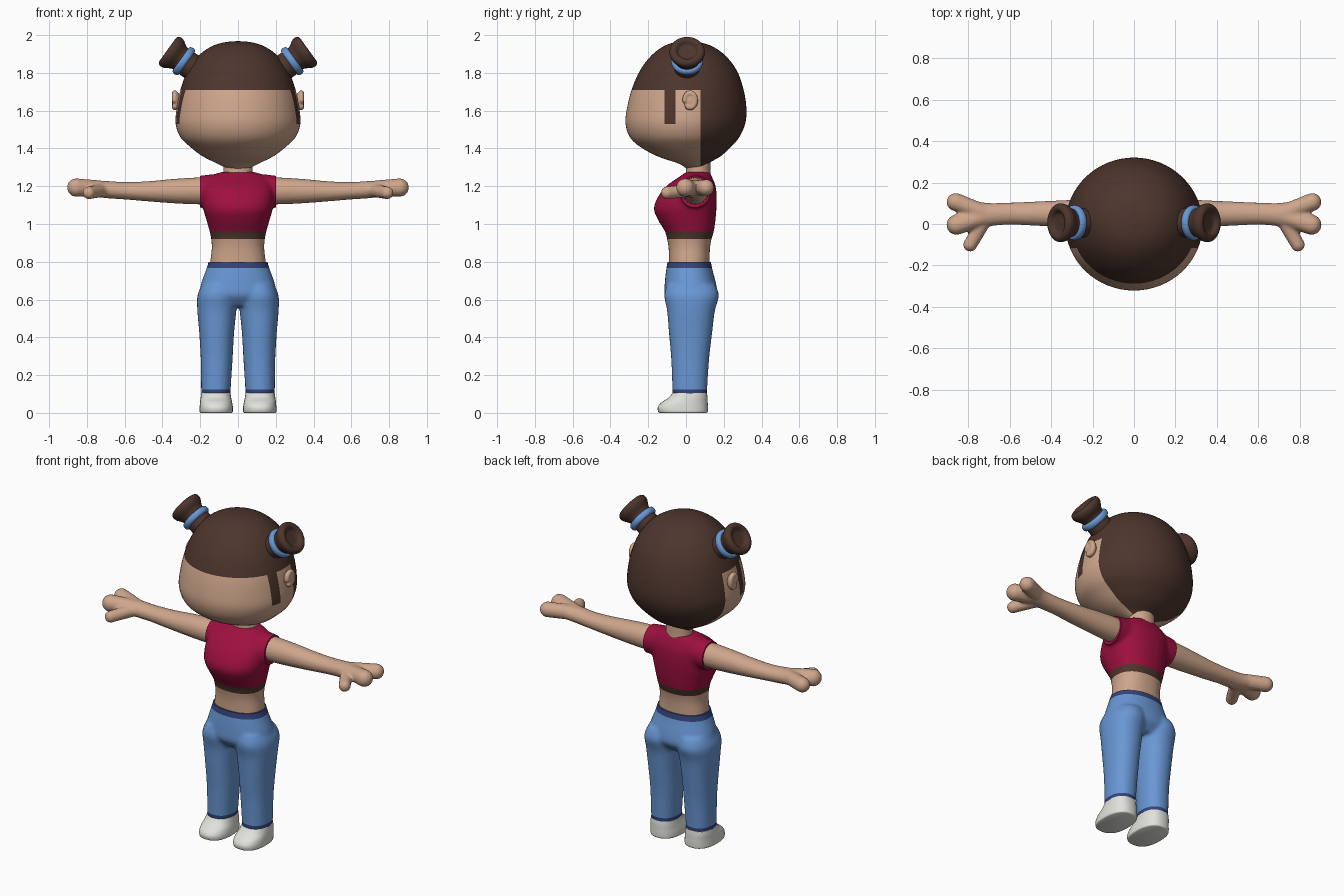
import bpy, bmesh, math
from mathutils import Vector, Matrix

cube = bpy.data.objects.get("Cube")
if cube:
    bpy.data.objects.remove(cube)


def material(name, rgb):
    m = bpy.data.materials.new(name)
    m.use_nodes = True
    m.diffuse_color = (*rgb, 1)
    m.node_tree.nodes["Principled BSDF"].inputs["Base Color"].default_value = (*rgb, 1)
    return m


skin = material("skin", (0.62, 0.38, 0.26))
brown = material("dark brown", (0.075, 0.036, 0.026))
crimson = material("crimson", (0.34, 0.005, 0.05))
denim = material("denim blue", (0.14, 0.31, 0.66))
navy = material("navy", (0.034, 0.058, 0.2))
white = material("off white", (0.76, 0.76, 0.71))


def spline(rows, steps=5):
    """Smoothly interpolate the rows of a ring table."""
    out = []
    for i in range(len(rows) - 1):
        a, b, c, d = (rows[max(0, min(len(rows) - 1, i + k))] for k in (-1, 0, 1, 2))
        for s in range(steps):
            t = s / steps
            out.append([q + 0.5 * t * (r - p + t * (2 * p - 5 * q + 4 * r - w + t * (3 * (q - r) + w - p)))
                        for p, q, r, w in zip(a, b, c, d)])
    return out + [list(rows[-1])]


def loft(bm, rows, along_x=False, n=40, power=2.0):
    """Rings of (height, centre, half width, low side, high side)."""
    rings = []
    for h, c, rx, lo, hi in spline(rows):
        ring = []
        for k in range(n):
            a = math.tau * k / n
            u, v = (math.copysign(abs(f) ** (2 / power), f) for f in (math.cos(a), math.sin(a)))
            p, q = c + rx * u, (lo + hi) / 2 + (hi - lo) / 2 * v
            ring.append(bm.verts.new((h, p, q) if along_x else (p, q, h)))
        rings.append(ring)
    for r, s in zip(rings, rings[1:]):
        for k in range(n):
            j = (k + 1) % n
            bm.faces.new((r[k], r[j], s[j], s[k]))
    bm.faces.new(rings[0])
    bm.faces.new(rings[-1])


def ball(bm, co, scale):
    mat = Matrix.Translation(co) @ Matrix.Diagonal((*scale, 1))
    bmesh.ops.create_uvsphere(bm, u_segments=24, v_segments=14, radius=1, matrix=mat)


def finger(bm, a, b, r0, r1, n=8):
    for i in range(n + 1):
        t = i / n
        r = r0 + (r1 - r0) * t
        ball(bm, Vector(a).lerp(Vector(b), t), (r, r, r))


def cut(bm, co, no, clear=False):
    bmesh.ops.bisect_plane(bm, geom=bm.verts[:] + bm.edges[:] + bm.faces[:], dist=1e-5,
                           plane_co=co, plane_no=no, clear_outer=clear)
    if clear:
        bmesh.ops.holes_fill(bm, edges=[e for e in bm.edges if e.is_boundary], sides=0)


def finish(bm, name, mats, rule=None, mirror=False, angle=40):
    if mirror:
        bmesh.ops.scale(bm, vec=(-1, 1, 1), verts=bm.verts)
    bmesh.ops.recalc_face_normals(bm, faces=bm.faces)
    if rule:
        for f in bm.faces:
            f.material_index = rule(f.calc_center_median())
    me = bpy.data.meshes.new(name)
    bm.to_mesh(me)
    bm.free()
    ob = bpy.data.objects.new(name, me)
    bpy.context.collection.objects.link(ob)
    for m in mats:
        me.materials.append(m)
    bpy.ops.object.select_all(action='DESELECT')
    ob.select_set(True)
    bpy.context.view_layer.objects.active = ob
    bpy.ops.object.shade_smooth_by_angle(angle=math.radians(angle))
    return ob


def fuse(bm, voxel=0.01, rounds=6):
    """Blend overlapping forms into one soft surface."""
    ob = finish(bm, "blend_helper", [])
    rm = ob.modifiers.new("Blend", 'REMESH')
    rm.mode, rm.voxel_size = 'VOXEL', voxel
    sm = ob.modifiers.new("Soften", 'SMOOTH')
    sm.factor, sm.iterations = 0.5, rounds
    dg = bpy.context.evaluated_depsgraph_get()
    me = bpy.data.meshes.new_from_object(ob.evaluated_get(dg))
    out = bmesh.new()
    out.from_mesh(me)
    old = ob.data
    bpy.data.objects.remove(ob)
    bpy.data.meshes.remove(old)
    bpy.data.meshes.remove(me)
    return out


# Head with painted hair
bm = bmesh.new()
loft(bm, [(1.295, 0, .06, .0, .12), (1.32, 0, .11, -.04, .12), (1.36, 0, .19, -.155, .185),
          (1.41, 0, .255, -.245, .24), (1.46, 0, .305, -.297, .282), (1.53, 0, .33, -.32, .313),
          (1.61, 0, .325, -.313, .32), (1.71, 0, .305, -.288, .305), (1.81, 0, .267, -.245, .27),
          (1.89, 0, .21, -.185, .21), (1.94, 0, .14, -.12, .14), (1.962, 0, .07, -.06, .07),
          (1.968, 0, .005, -.005, .005)], n=64)
for z in (1.53, 1.71):
    cut(bm, (0, 0, z), (0, 0, 1))
for y in (-.115, -.055, .078):
    cut(bm, (0, y, 0), (0, 1, 0))
finish(bm, "head", [skin, brown],
       lambda c: int(c.z > 1.71 or c.y > .078 or (c.z > 1.53 and -.115 < c.y < -.055)))

# Neck
bm = bmesh.new()
loft(bm, [(1.22, 0, .085, -.01, .135), (1.28, 0, .077, .0, .13), (1.36, 0, .077, .0, .13)])
finish(bm, "neck", [skin])

# Torso with cropped top and sleeve stubs
bm = bmesh.new()
loft(bm, [(.74, 0, .15, -.09, .125), (.8, 0, .147, -.09, .125), (.87, 0, .139, -.092, .127),
          (.92, 0, .142, -.1, .135), (.96, 0, .15, -.111, .147), (1.02, 0, .167, -.147, .156),
          (1.08, 0, .184, -.17, .161), (1.14, 0, .19, -.15, .162), (1.2, 0, .185, -.105, .157),
          (1.25, 0, .15, -.035, .137), (1.275, 0, .09, .0, .125)], power=2.3)
for s in (-1, 1):
    loft(bm, [(s * .06, .05, .085, 1.1, 1.268), (s * .15, .05, .083, 1.09, 1.262),
              (s * .24, .05, .078, 1.085, 1.25)], along_x=True)
bm = fuse(bm)
for s in (-1, 1):
    cut(bm, (s * .2, 0, 0), (s, 0, 0), clear=True)
for z in (.92, .96):
    cut(bm, (0, 0, z), (0, 0, 1))
finish(bm, "torso", [skin, brown, crimson], lambda c: int(c.z > .92) + int(c.z > .96))

# Trousers: hips and both legs blended together
bm = bmesh.new()
loft(bm, [(.565, 0, .15, -.07, .12), (.62, 0, .2, -.112, .165), (.68, 0, .196, -.113, .16),
          (.75, 0, .172, -.106, .142), (.8, 0, .156, -.098, .132), (.84, 0, .15, -.095, .128)], power=2.2)
for s in (-1, 1):
    loft(bm, [(.06, s * .117, .078, -.072, .112), (.12, s * .117, .078, -.072, .112),
              (.28, s * .113, .084, -.078, .122), (.42, s * .113, .092, -.09, .138),
              (.54, s * .112, .103, -.1, .153), (.62, s * .109, .106, -.115, .174),
              (.68, s * .1, .09, -.1, .155)], power=2.2)
bm = fuse(bm)
cut(bm, (0, 0, .8), (0, 0, 1), clear=True)
cut(bm, (0, 0, .1), (0, 0, -1), clear=True)
for z in (.125, .768):
    cut(bm, (0, 0, z), (0, 0, 1))
finish(bm, "trousers", [denim, navy], lambda c: int(c.z < .125 or c.z > .768))

for side, mirror in (("left", False), ("right", True)):
    # Arm blended with palm, two fingers and thumb
    bm = bmesh.new()
    loft(bm, [(.14, .05, .07, 1.105, 1.245), (.22, .05, .07, 1.104, 1.246), (.35, .05, .064, 1.11, 1.238),
              (.48, .05, .058, 1.12, 1.226), (.6, .05, .053, 1.13, 1.222), (.7, .045, .056, 1.137, 1.228),
              (.77, .045, .066, 1.148, 1.23), (.8, .05, .05, 1.16, 1.22)], along_x=True)
    finger(bm, (.74, .06, 1.19), (.86, .106, 1.193), .042, .044)
    finger(bm, (.74, .03, 1.19), (.856, -.004, 1.193), .042, .049)
    finger(bm, (.72, .02, 1.178), (.79, -.1, 1.165), .036, .034)
    finish(fuse(bm, .009, 4), "arm_" + side, [skin], mirror=mirror)

    # Shoe
    bm = bmesh.new()
    loft(bm, [(0, .115, .082, -.138, .108), (.006, .115, .088, -.147, .115), (.03, .115, .088, -.149, .116),
              (.055, .116, .085, -.13, .115), (.08, .117, .081, -.093, .114),
              (.105, .117, .077, -.071, .111)], power=2.4)
    finish(bm, "shoe_" + side, [white], mirror=mirror, angle=60)

    # Ear: shell with a raised rim
    bm = bmesh.new()
    ball(bm, (.325, .022, 1.65), (.024, .034, .046))
    loop = [(.335, .022 + .027 * math.cos(a), 1.655 + .038 * math.sin(a))
            for a in (math.radians(d) for d in range(-120, 190, 15))]
    for a, b in zip(loop, loop[1:]):
        finger(bm, a, b, .015, .015, 2)
    finish(fuse(bm, .005, 4), "ear_" + side, [skin], mirror=mirror)

    # Hair bun turned around a tilted axis, with a dimpled end
    aim = Vector((.81, 0, .58)).to_track_quat('Z', 'Y').to_matrix().to_4x4()
    place = Matrix.Translation((.287, .006, 1.862)) @ aim
    bm = bmesh.new()
    loft(bm, [(t, 0, r, -r, r) for t, r in
              ((-.09, .07), (-.02, .07), (.02, .068), (.04, .075), (.065, .09), (.088, .093), (.102, .083),
               (.105, .068), (.098, .056), (.086, .045), (.083, .02), (.083, .002))])
    bm.transform(place)
    finish(bm, "hair_bun_" + side, [brown], mirror=mirror, angle=70)

    # Hair tie
    bm = bmesh.new()
    loft(bm, [(t, 0, r, -r, r) for t, r in
              ((-.02, .06), (-.018, .076), (-.008, .084), (.008, .084), (.018, .076), (.02, .06))])
    bm.transform(place)
    finish(bm, "hair_tie_" + side, [denim], mirror=mirror, angle=70)
